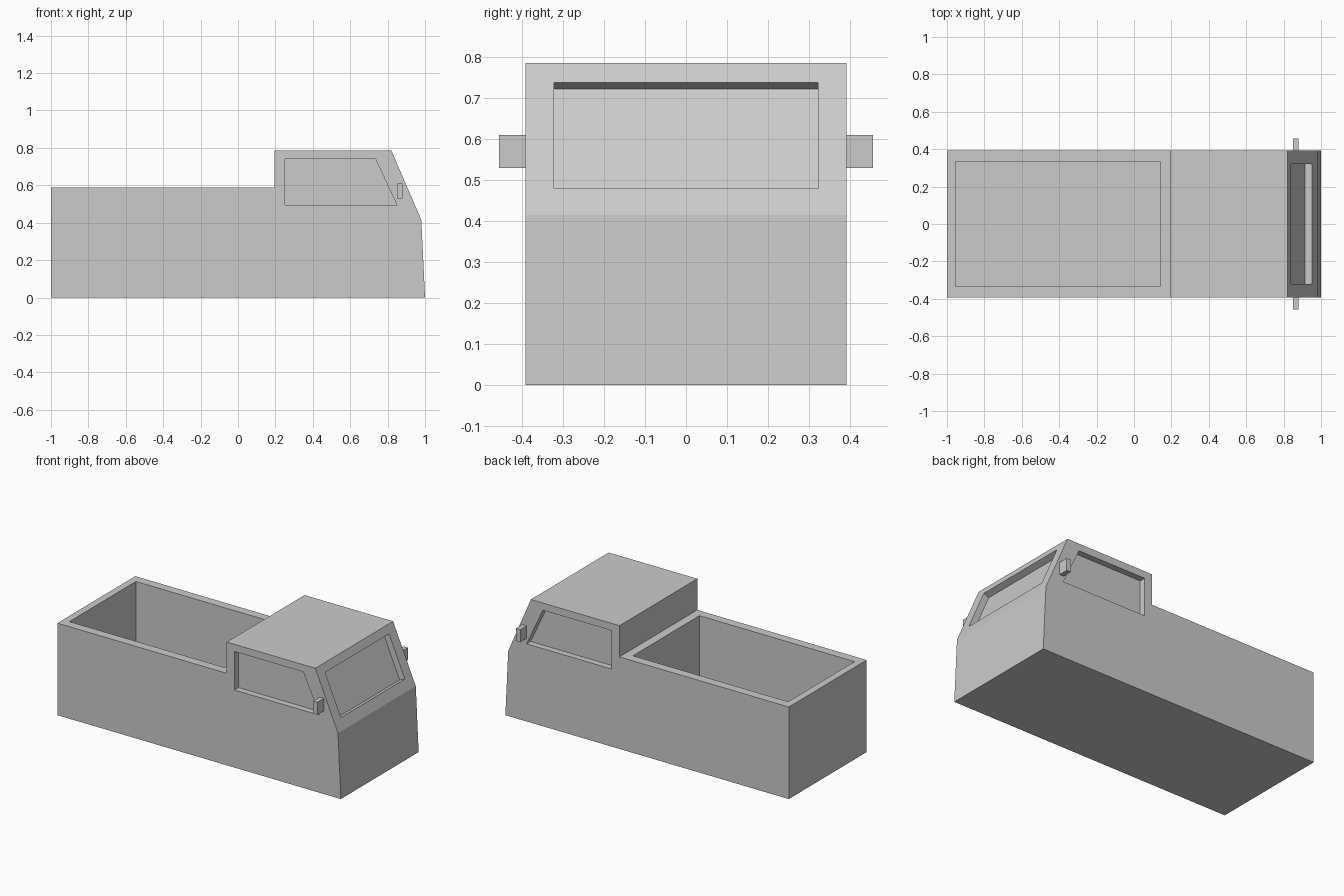
import bpy, bmesh
from mathutils import Vector

cube = bpy.data.objects.get("Cube")
if cube:
    bpy.data.objects.remove(cube, do_unlink=True)

grey = bpy.data.materials.new("plain grey")
grey.use_nodes = True
colour = (0.6, 0.6, 0.6, 1)
grey.diffuse_color = colour
grey.node_tree.nodes["Principled BSDF"].inputs["Base Color"].default_value = colour


def prism(name, profile, y0, y1):
    """Extrude a side profile of (x, z) points from y0 to y1."""
    bm = bmesh.new()
    face = bm.faces.new([bm.verts.new((x, y0, z)) for x, z in profile])
    moved = bmesh.ops.extrude_face_region(bm, geom=[face])["geom"]
    verts = [v for v in moved if isinstance(v, bmesh.types.BMVert)]
    bmesh.ops.translate(bm, verts=verts, vec=(0, y1 - y0, 0))
    bmesh.ops.recalc_face_normals(bm, faces=bm.faces)
    mesh = bpy.data.meshes.new(name)
    bm.to_mesh(mesh)
    bm.free()
    mesh.materials.append(grey)
    obj = bpy.data.objects.new(name, mesh)
    bpy.context.collection.objects.link(obj)
    return obj


def rectangle(x0, x1, z0, z1):
    return [(x0, z0), (x1, z0), (x1, z1), (x0, z1)]


HALF = 0.392      # half body width
ROOF = 0.786
RECESS = 0.04     # window depth

# Truck body: cargo box and cab in one profile, nose towards +x
brow, belt = Vector((0.82, ROOF)), Vector((0.98, 0.415))
body = prism("truck_body",
             [(-1, 0), (1, 0), belt, brow, (0.195, ROOF), (0.195, 0.587), (-1, 0.587)],
             -HALF, HALF)

# Open cargo bed
cutters = [prism("bed_cutter", rectangle(-0.955, 0.14, 0.05, 0.7), -0.335, 0.335)]

# Windscreen recess, square to the sloping front
slope = belt - brow
normal = Vector((-slope.y, slope.x)).normalized()
top, bottom = (brow + slope * (ROOF - z) / (ROOF - belt.y) for z in (0.738, 0.48))
cutters.append(prism("windscreen_cutter",
                     [top + normal * 0.03, bottom + normal * 0.03,
                      bottom - normal * RECESS, top - normal * RECESS],
                     -0.322, 0.322))

# Side window recesses
window = [(0.25, 0.495), (0.85, 0.495), (0.735, 0.74), (0.25, 0.74)]
for side in (-1, 1):
    cutters.append(prism("side_window_cutter", window,
                         side * (HALF - RECESS), side * (HALF + 0.05)))

for cutter in cutters:
    cutter.hide_render = True
    mod = body.modifiers.new(cutter.name, "BOOLEAN")
    mod.operation = "DIFFERENCE"
    mod.solver = "EXACT"
    mod.object = cutter

# Bake the cuts and discard the cutters
bpy.context.view_layer.update()
graph = bpy.context.evaluated_depsgraph_get()
cut_mesh = bpy.data.meshes.new_from_object(body.evaluated_get(graph))
body.modifiers.clear()
body.data = cut_mesh
for cutter in cutters:
    bpy.data.objects.remove(cutter, do_unlink=True)

# Wing mirrors
for name, side in (("right_mirror", -1), ("left_mirror", 1)):
    prism(name, rectangle(0.85, 0.88, 0.53, 0.61), side * HALF, side * 0.456)
